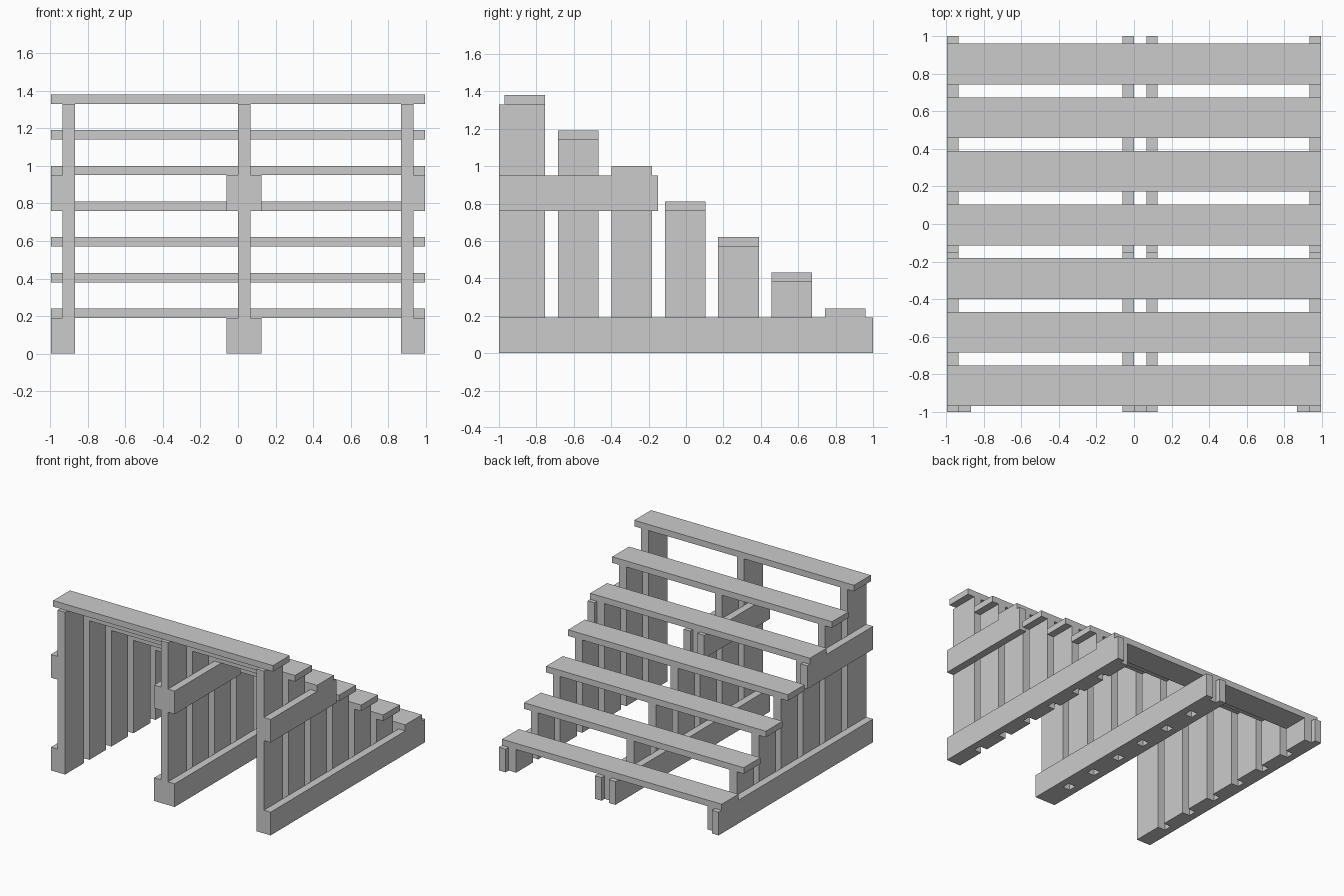
import bpy, bmesh
from mathutils import Matrix

if "Cube" in bpy.data.objects:
    bpy.data.objects.remove(bpy.data.objects["Cube"])

def box(name, x, y, z):
    """Box spanning the given (min, max) ranges."""
    bm = bmesh.new()
    size = [b - a for a, b in (x, y, z)]
    mid = [(a + b) / 2 for a, b in (x, y, z)]
    bmesh.ops.create_cube(bm, size=1, matrix=Matrix.Diagonal((*size, 1)))
    me = bpy.data.meshes.new(name)
    bm.to_mesh(me)
    bm.free()
    ob = bpy.data.objects.new(name, me)
    ob.location = mid
    bpy.context.collection.objects.link(ob)
    return ob

HALF = 0.996        # half width of the stairs
PITCH = 0.2855      # spacing of the treads
RISE = 0.19         # step height, also the rail height
DEPTH = 0.217       # tread depth
THICK = 0.05        # tread thickness
POSTS = {"left": (-0.935, -0.868), "middle": (0.0, 0.066), "right": (0.868, 0.935)}
RAILS = {"left": (-HALF, -0.935), "middle_left": (-0.06, 0.0),
         "middle_right": (0.066, 0.126), "right": (0.935, HALF)}

# Treads and the upright boards carrying them, from the top step down
for i in range(7):
    y0 = -0.97 + i * PITCH
    y1 = y0 + DEPTH
    top = RISE * (7 - i)
    box(f"tread_{i + 1}", (-HALF, HALF), (y0, y1), (top, top + THICK))
    for side, x in POSTS.items():
        box(f"{side}_upright_{i + 1}", x, (-1 if i == 0 else y0, y1), (0, top))

# Long floor rails and short upper braces clamping the uprights
for side, x in RAILS.items():
    box(f"{side}_floor_rail", x, (-1, 1), (0, RISE))
    box(f"{side}_upper_brace", x, (-1, -0.15), (4 * RISE, 5 * RISE))
